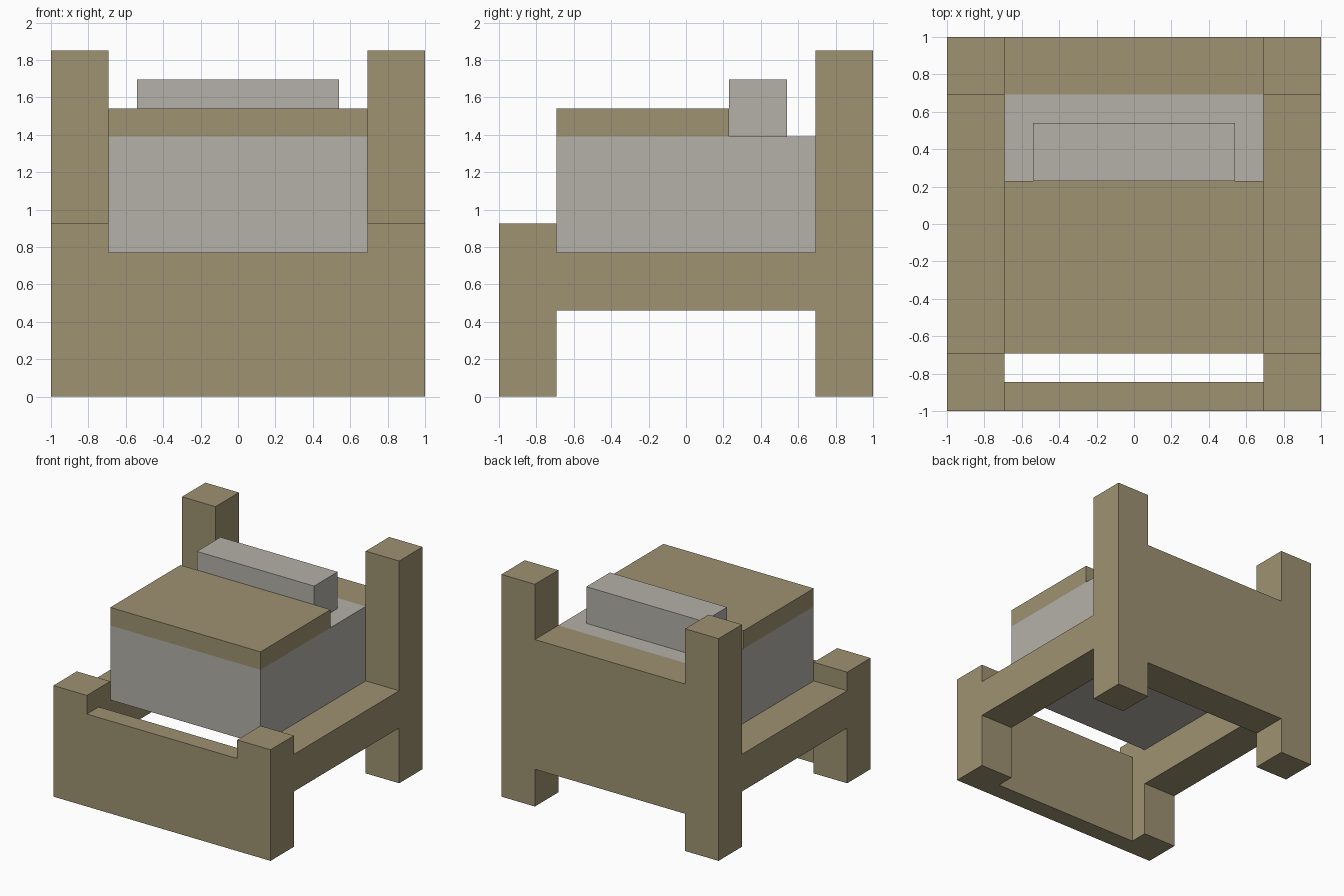
import bpy
import bmesh
from mathutils import Vector

cube = bpy.data.objects.get("Cube")
if cube:
    bpy.data.objects.remove(cube, do_unlink=True)


def make_material(name, rgb):
    mat = bpy.data.materials.new(name)
    mat.use_nodes = True
    colour = (*rgb, 1.0)
    mat.diffuse_color = colour
    mat.node_tree.nodes["Principled BSDF"].inputs["Base Color"].default_value = colour
    return mat


def box(name, x, y, z, mat):
    """Flat-faced box spanning the given (low, high) ranges."""
    low, high = Vector((x[0], y[0], z[0])), Vector((x[1], y[1], z[1]))
    bm = bmesh.new()
    bmesh.ops.create_cube(bm, size=1)
    bmesh.ops.scale(bm, vec=high - low, verts=bm.verts)
    bmesh.ops.translate(bm, vec=(low + high) / 2, verts=bm.verts)
    mesh = bpy.data.meshes.new(name)
    bm.to_mesh(mesh)
    bm.free()
    mesh.materials.append(mat)
    obj = bpy.data.objects.new(name, mesh)
    bpy.context.collection.objects.link(obj)
    return obj


wood = make_material("tan_wood", (0.342, 0.287, 0.168))
linen = make_material("grey_linen", (0.456, 0.440, 0.397))

OUT, INN = 1.0, 0.692          # outer and inner faces of the posts
RAIL_LOW, RAIL_TOP = 0.46, 0.77
BED_TOP = 1.39
FOLD = 0.23                    # where the blanket ends and the pillow begins
inside = (-INN, INN)

# Posts and side rails, mirrored left and right
for side, x in (("left", (INN, OUT)), ("right", (-OUT, -INN))):
    box(f"front_post_{side}", x, (-OUT, -INN), (0, 0.925), wood)
    box(f"back_post_{side}", x, (INN, OUT), (0, 1.85), wood)
    box(f"side_rail_{side}", x, inside, (RAIL_LOW, RAIL_TOP), wood)

# End boards
box("footboard", inside, (-OUT, -0.845), (0, RAIL_TOP), wood)
box("headboard", inside, (INN, OUT), (0.31, BED_TOP), wood)

# Bedding
box("mattress", inside, inside, (RAIL_TOP, BED_TOP), linen)
box("blanket", inside, (-INN, FOLD), (BED_TOP, 1.54), wood)
box("pillow", (-0.54, 0.54), (FOLD, 0.54), (BED_TOP, 1.695), linen)
